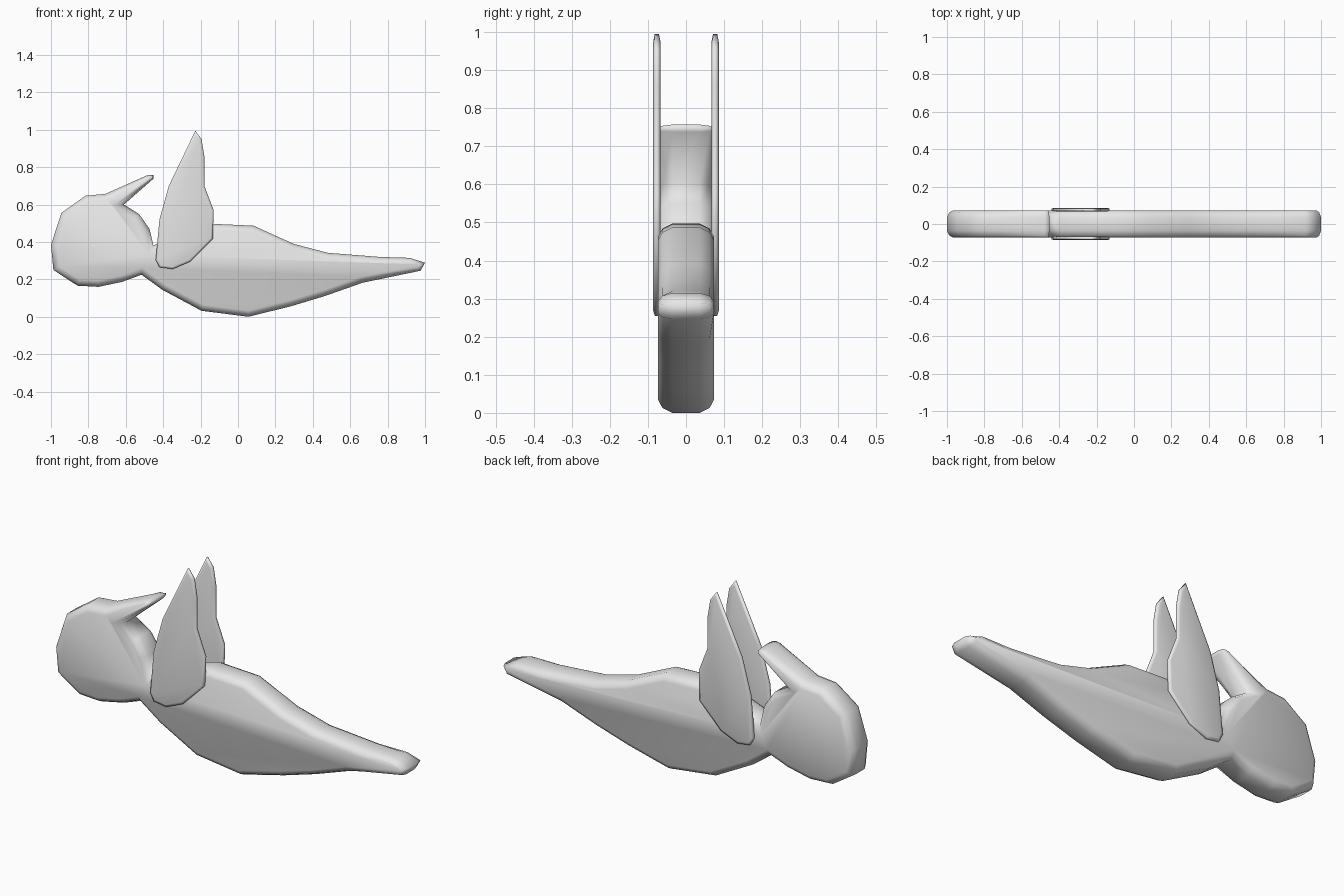
import bpy, bmesh
from mathutils import Vector

if "Cube" in bpy.data.objects:
    bpy.data.objects.remove(bpy.data.objects["Cube"], do_unlink=True)

grey = bpy.data.materials.new("plain grey")
grey.use_nodes = True
grey.diffuse_color = (0.8, 0.8, 0.8, 1)
grey.node_tree.nodes["Principled BSDF"].inputs["Base Color"].default_value = (0.8, 0.8, 0.8, 1)


def inset(points, amount):
    """Shift a counter-clockwise (x, z, factor) outline inwards."""
    out, n = [], len(points)
    for i, (x, z, f) in enumerate(points):
        p = Vector((x, z))
        a = (p - Vector(points[i - 1][:2])).normalized()
        b = (Vector(points[(i + 1) % n][:2]) - p).normalized()
        na, nb = Vector((-a.y, a.x)), Vector((-b.y, b.x))
        out.append(p + (na + nb) / max(1 + na.dot(nb), 0.6) * amount * f)
    return out


def slab(name, points, layers, y=0.0):
    """Flat shape with rounded rims; layers are (half depth, inset) from the face to the middle."""
    points = [p if len(p) == 3 else (*p, 1.0) for p in points]
    bm = bmesh.new()
    levels = [(-d, i) for d, i in layers] + [(d, i) for d, i in reversed(layers)]
    rings = [[bm.verts.new((p.x, y + d, p.y)) for p in inset(points, i)] for d, i in levels]
    n = len(points)
    for r, s in zip(rings, rings[1:]):
        for i in range(n):
            j = (i + 1) % n
            bm.faces.new((r[i], r[j], s[j], s[i]))
    bm.faces.new(rings[0])
    bm.faces.new(rings[-1][::-1])
    bmesh.ops.recalc_face_normals(bm, faces=bm.faces)
    for f in bm.faces:
        f.smooth = True
    mesh = bpy.data.meshes.new(name)
    bm.to_mesh(mesh)
    bm.free()
    mesh.materials.append(grey)
    obj = bpy.data.objects.new(name, mesh)
    bpy.context.collection.objects.link(obj)
    return obj


# Body: neck, crest, head, belly, tail and back in one outline
body = [
    (-0.452, 0.38), (-0.473, 0.47), (-0.53, 0.55), (-0.61, 0.60),
    (-0.452, 0.738, 0.25), (-0.452, 0.757, 0.25), (-0.484, 0.757, 0.35),
    (-0.709, 0.657), (-0.815, 0.647), (-0.944, 0.556), (-1.0, 0.385),
    (-0.987, 0.25), (-0.858, 0.166), (-0.746, 0.16), (-0.618, 0.187),
    (-0.516, 0.225), (-0.404, 0.144), (-0.195, 0.032), (0.056, 0.0),
    (0.286, 0.057), (0.468, 0.112), (0.666, 0.182),
    (0.976, 0.246, 0.5), (1.0, 0.289, 0.5), (0.917, 0.315, 0.6),
    (0.757, 0.32), (0.479, 0.342), (0.297, 0.39), (0.083, 0.487),
    (-0.136, 0.497), (-0.25, 0.465), (-0.4, 0.41),
]
slab("bird_body", body, [(0.073, 0.033), (0.062, 0.013), (0.036, 0.0)])

# Wings: thin raised blades on both sides
wing = [
    (-0.228, 0.995), (-0.37, 0.70), (-0.42, 0.52), (-0.44, 0.305),
    (-0.42, 0.265), (-0.35, 0.255), (-0.255, 0.295), (-0.135, 0.417),
    (-0.13, 0.57), (-0.18, 0.70), (-0.18, 0.86), (-0.195, 0.95),
]
for name, side in (("front_wing", -1), ("back_wing", 1)):
    slab(name, wing, [(0.0095, 0.012), (0.0055, 0.0)], side * 0.0765)
